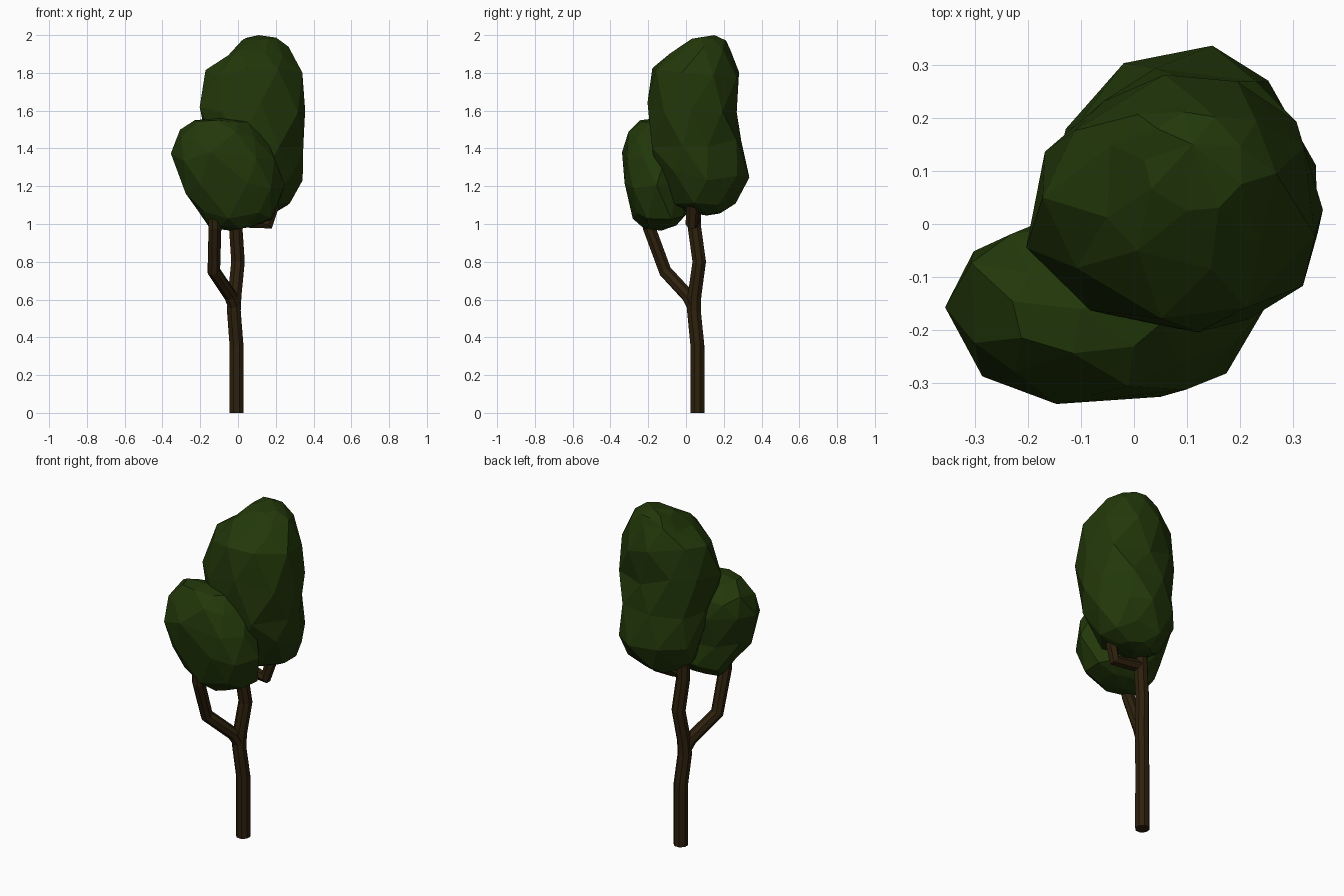
import bpy, bmesh, math, random
from mathutils import Vector

if "Cube" in bpy.data.objects:
    bpy.data.objects.remove(bpy.data.objects["Cube"])

random.seed(4)


def material(name, color):
    m = bpy.data.materials.new(name)
    m.diffuse_color = (*color, 1)
    m.use_nodes = True
    m.node_tree.nodes["Principled BSDF"].inputs["Base Color"].default_value = m.diffuse_color
    return m


LEAF = material("leaf green", (0.016, 0.039, 0.003))
BARK = material("bark brown", (0.027, 0.015, 0.004))


def finish(name, bm, mat):
    bmesh.ops.recalc_face_normals(bm, faces=bm.faces)
    mesh = bpy.data.meshes.new(name)
    bm.to_mesh(mesh)
    bm.free()
    mesh.materials.append(mat)
    bpy.context.collection.objects.link(bpy.data.objects.new(name, mesh))


def limb(name, path, radius, end_radius, sides=8):
    """Faceted tube that follows a bent path."""
    bm = bmesh.new()
    pts = [Vector(p) for p in path]
    last = len(pts) - 1
    rings = []
    for k, p in enumerate(pts):
        t = Vector((0, 0, 0))
        if k > 0:
            t += (p - pts[k - 1]).normalized()
        if k < last:
            t += (pts[k + 1] - p).normalized()
        q = Vector((0, 0, 1)).rotation_difference(t.normalized())
        r = radius + (end_radius - radius) * k / last
        ring = []
        for i in range(sides):
            a = math.tau * (i + 0.5) / sides
            ring.append(bm.verts.new(p + q @ Vector((r * math.cos(a), r * math.sin(a), 0))))
        rings.append(ring)
    for a, b in zip(rings, rings[1:]):
        for i in range(sides):
            j = (i + 1) % sides
            bm.faces.new((a[i], a[j], b[j], b[i]))
    bm.faces.new(rings[0])
    bm.faces.new(rings[-1])
    finish(name, bm, BARK)


def power(v, e):
    return math.copysign(abs(v) ** e, v)


def crown(name, levels, bottom, top, sides=9, rough=0.045, box=1.0, bulge=0.0):
    """Lumpy low-poly foliage: staggered rings given as (z, x0, x1, y0, y1).
    box < 1 squares the rings; bulge swells them toward the front right."""
    bm = bmesh.new()
    rings = []
    for k, (z, x0, x1, y0, y1) in enumerate(levels):
        inner = 0 < k < len(levels) - 1
        ring = []
        for i in range(sides):
            a = math.tau * (i + 0.5 * k) / sides + random.uniform(-0.1, 0.1)
            s = 1.03 + random.uniform(-rough, rough)
            s *= 1 + bulge * math.cos(a + math.pi / 4) ** 3
            dz = random.uniform(-0.03, 0.03) if inner else random.uniform(-0.01, 0.01)
            ring.append(bm.verts.new(((x0 + x1) / 2 + s * (x1 - x0) / 2 * power(math.cos(a), box),
                                      (y0 + y1) / 2 + s * (y1 - y0) / 2 * power(math.sin(a), box),
                                      z + dz)))
        rings.append(ring)
    for a, b in zip(rings, rings[1:]):
        for i in range(sides):
            j = (i + 1) % sides
            bm.faces.new((a[i], a[j], b[i]))
            bm.faces.new((a[j], b[j], b[i]))
    for ring, pole in ((rings[0], bottom), (rings[-1], top)):
        v = bm.verts.new(pole)
        for i in range(sides):
            bm.faces.new((ring[i], ring[(i + 1) % sides], v))
    finish(name, bm, LEAF)


# Trunk and the two side branches
limb("trunk", [(-0.008, 0.06, 0), (-0.008, 0.06, 0.36), (-0.022, 0.042, 0.54),
               (-0.018, 0.045, 0.62), (0.0, 0.07, 0.8), (-0.012, 0.045, 0.98),
               (-0.01, 0.042, 1.2)], 0.04, 0.038)
limb("front_branch", [(-0.015, 0.045, 0.55), (-0.04, 0.01, 0.62), (-0.128, -0.11, 0.75),
                      (-0.122, -0.195, 0.98), (-0.12, -0.2, 1.1)], 0.035, 0.037)
limb("side_branch", [(-0.01, 0.045, 1.02), (0.06, 0.04, 1.01), (0.163, 0.03, 1.0),
                     (0.2, 0.04, 1.13)], 0.033, 0.033, 6)

# Tall upper foliage
crown("upper_crown", [
    (1.06, -0.02, 0.19, 0.03, 0.19),
    (1.12, -0.10, 0.27, -0.06, 0.27),
    (1.26, -0.14, 0.32, -0.14, 0.335),
    (1.43, -0.17, 0.335, -0.19, 0.29),
    (1.62, -0.20, 0.345, -0.195, 0.275),
    (1.80, -0.165, 0.325, -0.16, 0.275),
    (1.92, -0.06, 0.265, -0.07, 0.235),
    (1.98, 0.02, 0.20, 0.03, 0.21),
], (0.09, 0.11, 1.045), (0.11, 0.15, 2.0), bulge=0.08, box=0.97)

# Rounder lower foliage at the front
crown("lower_crown", [
    (0.985, -0.15, 0.09, -0.22, -0.05),
    (1.05, -0.21, 0.19, -0.28, 0.0),
    (1.19, -0.285, 0.23, -0.32, 0.0),
    (1.35, -0.345, 0.20, -0.335, 0.01),
    (1.47, -0.31, 0.14, -0.30, 0.0),
    (1.54, -0.23, 0.05, -0.24, -0.07),
], (-0.04, -0.13, 0.965), (-0.10, -0.16, 1.56), box=0.86)
